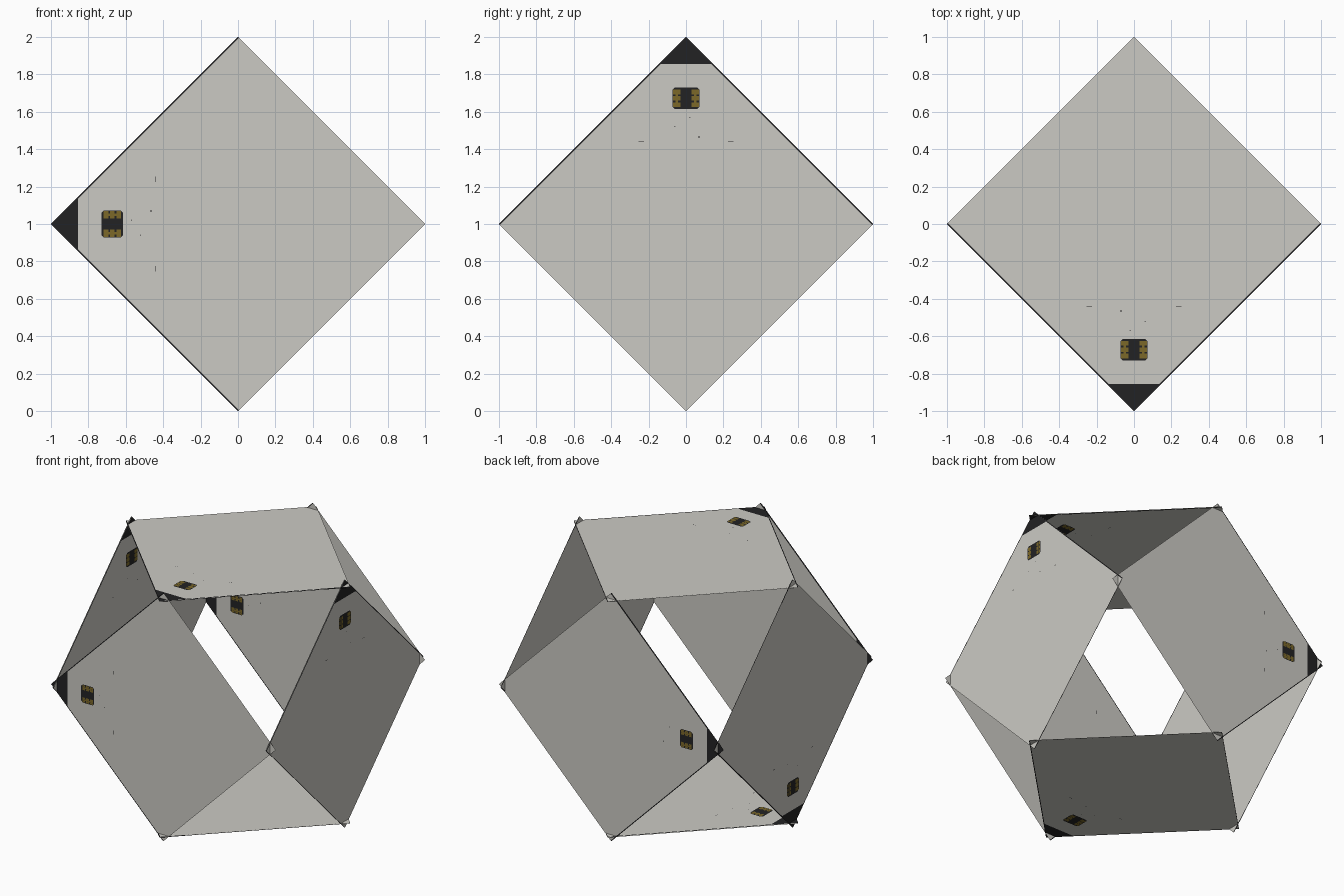
import bpy, bmesh
from mathutils import Vector, Matrix

if "Cube" in bpy.data.objects:
    bpy.data.objects.remove(bpy.data.objects["Cube"])

D = 0.95       # distance of each plate from the middle
GAP = 0.003    # half gap between outer and inner sheets


def material(name, rgb):
    m = bpy.data.materials.new(name)
    m.diffuse_color = (*rgb, 1)
    m.use_nodes = True
    m.node_tree.nodes["Principled BSDF"].inputs["Base Color"].default_value = m.diffuse_color
    return m


MATS = [material("pale_grey", (0.60, 0.59, 0.55)),
        material("near_black", (0.016, 0.016, 0.017)),
        material("dull_gold", (0.20, 0.14, 0.022))]


def finish(bm, name, matrix):
    mesh = bpy.data.meshes.new(name)
    bm.to_mesh(mesh)
    bm.free()
    for m in MATS:
        mesh.materials.append(m)
    mesh.transform(matrix)
    ob = bpy.data.objects.new(name, mesh)
    bpy.context.collection.objects.link(ob)


def polygon(bm, pts, h, mat):
    f = bm.faces.new([bm.verts.new((x, y, h)) for x, y in pts])
    f.normal_update()
    if f.normal.z < 0:
        f.normal_flip()
    f.material_index = mat
    return f


def rect(bm, u, v, w, l, h, mat, c=0.0):
    """Rectangle with optional clipped corners."""
    a, b = w / 2, l / 2
    if c:
        pts = [(a, b - c), (a - c, b), (c - a, b), (-a, b - c),
               (-a, c - b), (c - a, -b), (a - c, -b), (a, c - b)]
    else:
        pts = [(a, b), (-a, b), (-a, -b), (a, -b)]
    polygon(bm, [(u + x, v + y) for x, y in pts], h, mat)


def sheet(name, normal, tip, dist):
    """Diamond sheet; local x runs to the dark tip, local z is the facing direction."""
    n, u = Vector(normal), Vector(tip)
    v = n.cross(u)
    m = Matrix((u, v, n)).transposed().to_4x4()
    m.translation = Vector((0, 0, 1)) + n * dist

    # diamond with dark tip and dark trim on two edges
    bm = bmesh.new()
    polygon(bm, [(1, 0), (0, 1), (-1, 0), (0, -1)], 0, 0)
    for co, no in (((0.855, 0, 0), (1, 0, 0)),
                   ((0.991, 0, 0), (1, 1, 0)), ((0.991, 0, 0), (1, -1, 0))):
        bmesh.ops.bisect_plane(bm, geom=bm.verts[:] + bm.edges[:] + bm.faces[:],
                               plane_co=co, plane_no=no)
    for f in bm.faces:
        c = f.calc_center_median()
        f.material_index = int(c.x > 0.855 or c.x + abs(c.y) > 0.991)
    finish(bm, name + "_sheet", m)

    # dark block with gold pads
    bm = bmesh.new()
    rect(bm, 0.672, 0, 0.116, 0.147, 0.001, 1, 0.014)
    for s in (-1, 1):
        rect(bm, 0.672, s * 0.049, 0.092, 0.012, 0.002, 2)
        for k in (-1, 0, 1):
            rect(bm, 0.672 + k * 0.034, s * 0.0625, 0.025, 0.013, 0.002, 2)
            rect(bm, 0.672 + k * 0.034, s * 0.036, 0.025, 0.013, 0.002, 2)
    finish(bm, name + "_block", m)

    # tiny specks
    bm = bmesh.new()
    for a, b, l in ((0.44, 0.24, 0.03), (0.44, -0.24, 0.03), (0.465, -0.07, 0.012),
                    (0.52, 0.06, 0.01), (0.57, -0.02, 0.006)):
        rect(bm, a, b, 0.003, l, 0.001, 1)
    finish(bm, name + "_specks", m)


# plate: outward direction, tip direction outside, tip direction inside
PLATES = {"front": ((0, -1, 0), (-1, 0, 0), (-1, 0, 0)),
          "back": ((0, 1, 0), (-1, 0, 0), (-1, 0, 0)),
          "left": ((-1, 0, 0), (0, 0, -1), (0, 0, 1)),
          "right": ((1, 0, 0), (0, 0, 1), (0, 0, -1)),
          "top": ((0, 0, 1), (0, -1, 0), (1, 0, 0)),
          "bottom": ((0, 0, -1), (0, -1, 0), (-1, 0, 0))}

for side, (n, outer, inner) in PLATES.items():
    sheet(side + "_outer", n, outer, D + GAP)
    sheet(side + "_inner", [-c for c in n], inner, -(D - GAP))
